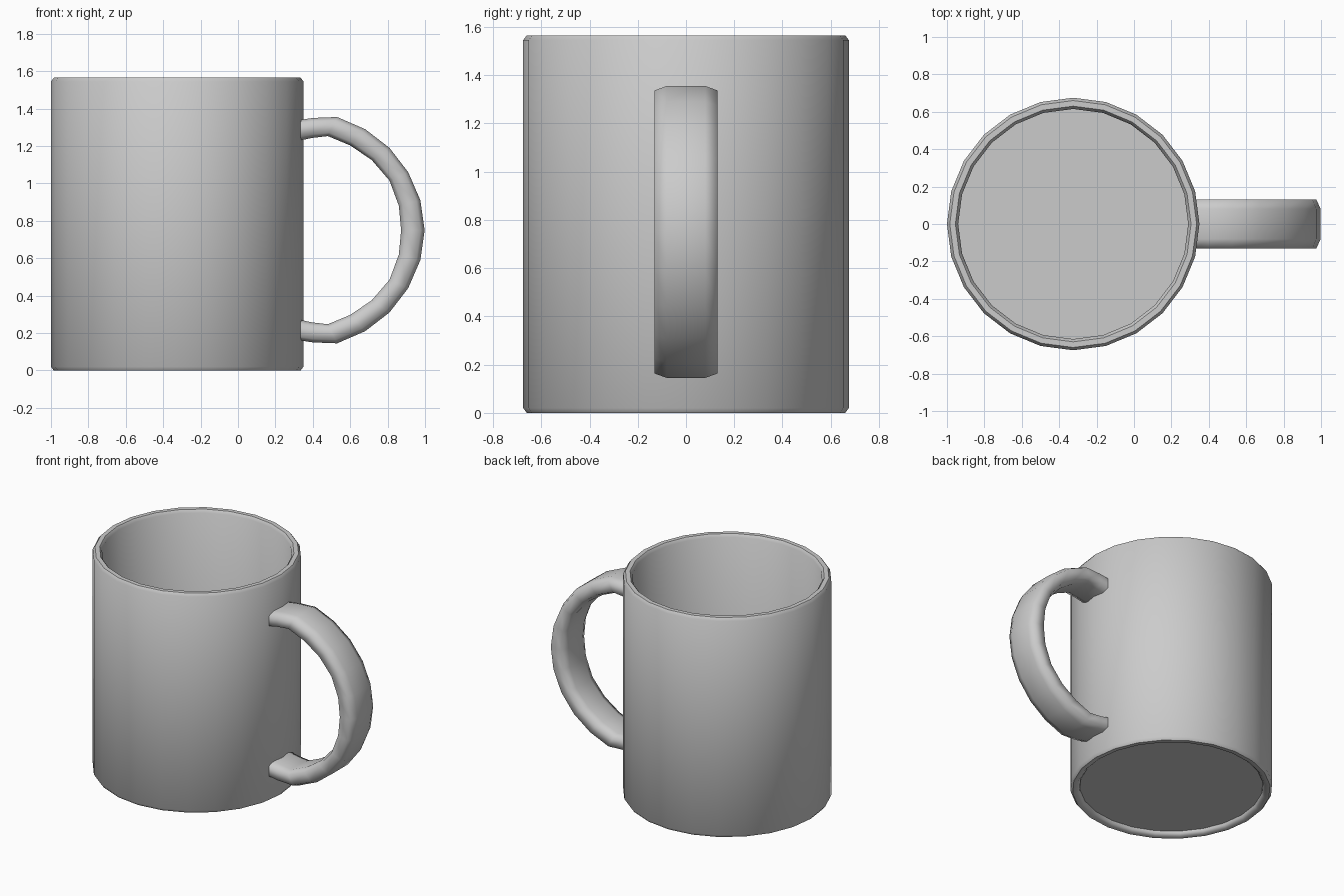
import bpy, bmesh
from math import cos, sin, tau, radians
from mathutils import Vector

if "Cube" in bpy.data.objects:
    bpy.data.objects.remove(bpy.data.objects["Cube"])

SIDES = 24
CX = -0.325


def finish(name, bm, angle):
    bmesh.ops.recalc_face_normals(bm, faces=bm.faces)
    mesh = bpy.data.meshes.new(name)
    bm.to_mesh(mesh)
    bm.free()
    ob = bpy.data.objects.new(name, mesh)
    bpy.context.collection.objects.link(ob)
    bpy.ops.object.select_all(action='DESELECT')
    ob.select_set(True)
    bpy.context.view_layer.objects.active = ob
    bpy.ops.object.shade_smooth_by_angle(angle=radians(angle))
    return ob


def loft(name, rings, angle):
    """Bridge a list of closed point rings and cap both ends."""
    bm = bmesh.new()
    loops = [[bm.verts.new(p) for p in ring] for ring in rings]
    n = len(loops[0])
    for a, b in zip(loops, loops[1:]):
        for i in range(n):
            j = (i + 1) % n
            bm.faces.new((a[i], a[j], b[j], b[i]))
    bm.faces.new(loops[0])
    bm.faces.new(loops[-1])
    return finish(name, bm, angle)


# Mug body: (radius, height) from the underside, up the outside, over the rim, down inside
profile = [(0.612, 0.03), (0.615, 0.015), (0.63, 0.0), (0.66, 0.0), (0.675, 0.02),
           (0.675, 1.545), (0.66, 1.565), (0.63, 1.565), (0.615, 1.545), (0.615, 0.07)]
loft("mug_body",
     [[(CX + r * cos(tau * i / SIDES), r * sin(tau * i / SIDES), z)
       for i in range(SIDES)] for r, z in profile], 50)

# Handle: matching outer and inner outline points of the upper half, mirrored about mid height
MID = 0.75
outer = [(0.335, 1.34), (0.40, 1.35), (0.53, 1.355), (0.68, 1.29), (0.81, 1.19),
         (0.91, 1.06), (0.975, 0.91), (0.998, MID)]
inner = [(0.335, 1.23), (0.395, 1.243), (0.48, 1.253), (0.60, 1.203), (0.715, 1.125),
         (0.81, 1.015), (0.86, 0.88), (0.872, MID)]


def mirrored(pts):
    return pts + [(x, 2 * MID - z) for x, z in reversed(pts[:-1])]


# Cross-section: (sideways offset, fraction from inner to outer)
section = [(-0.08, 1), (0.08, 1), (0.13, 0.82), (0.13, 0.18),
           (0.08, 0), (-0.08, 0), (-0.13, 0.18), (-0.13, 0.82)]
rings = []
for (ox, oz), (ix, iz) in zip(mirrored(outer), mirrored(inner)):
    o, n = Vector((ox, 0, oz)), Vector((ix, 0, iz))
    rings.append([n.lerp(o, t) + Vector((0, y, 0)) for y, t in section])
loft("handle", rings, 70)
